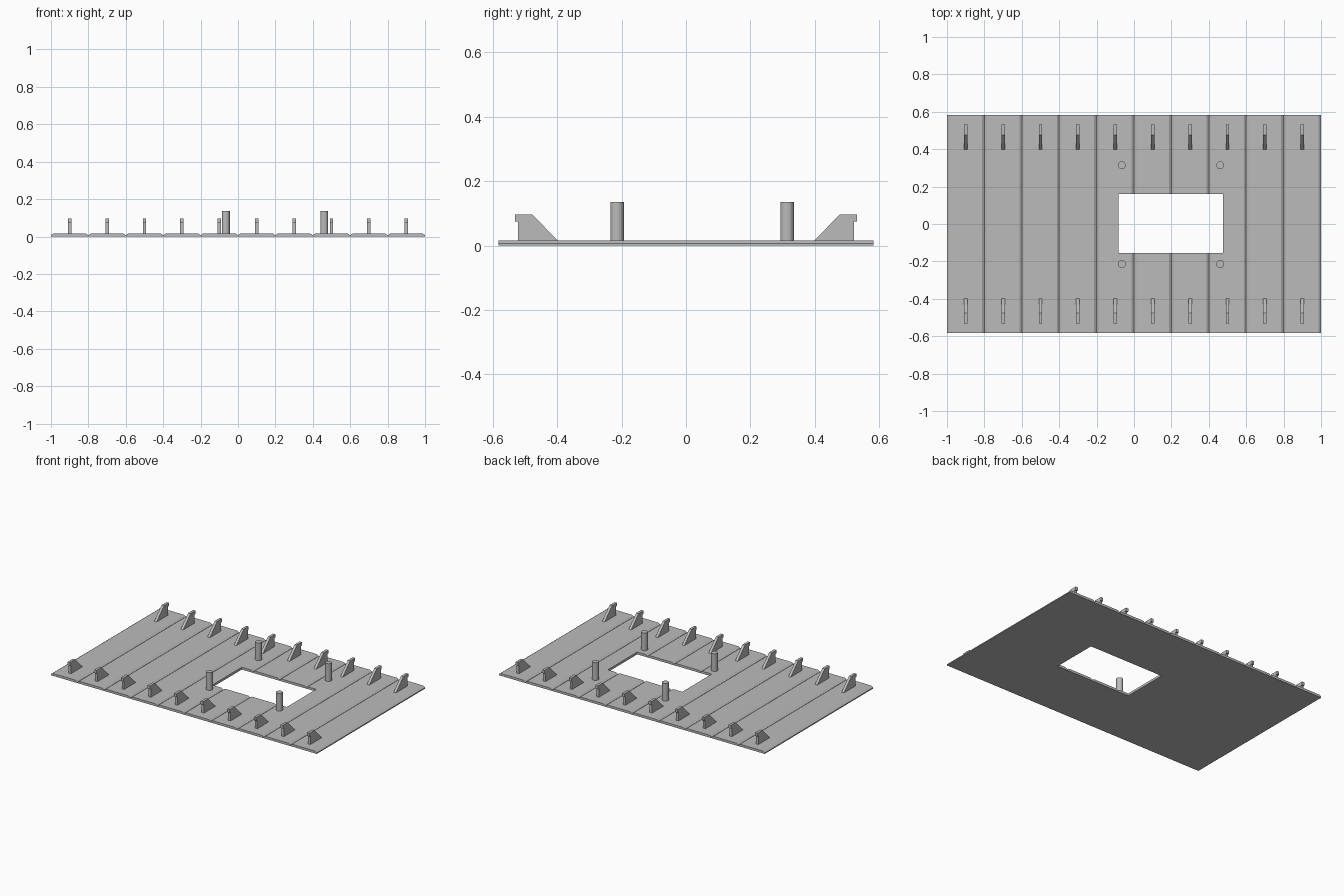
import bpy, bmesh, math

if "Cube" in bpy.data.objects:
    bpy.data.objects.remove(bpy.data.objects["Cube"])

grey = bpy.data.materials.new("plain grey")
grey.diffuse_color = (0.5, 0.5, 0.5, 1)
grey.use_nodes = True
grey.node_tree.nodes["Principled BSDF"].inputs["Base Color"].default_value = grey.diffuse_color


def prism(name, profile, axis, start, end):
    """Extrude a closed 2D profile along the x or y axis."""
    bm = bmesh.new()

    def place(u, v, w):
        return (w, u, v) if axis == "x" else (u, w, v)

    a = [bm.verts.new(place(u, v, start)) for u, v in profile]
    b = [bm.verts.new(place(u, v, end)) for u, v in profile]
    bm.faces.new(a)
    bm.faces.new(b)
    for i in range(len(a)):
        j = (i + 1) % len(a)
        bm.faces.new((a[i], a[j], b[j], b[i]))
    bmesh.ops.recalc_face_normals(bm, faces=bm.faces)
    mesh = bpy.data.meshes.new(name)
    bm.to_mesh(mesh)
    bm.free()
    mesh.materials.append(grey)
    obj = bpy.data.objects.new(name, mesh)
    bpy.context.collection.objects.link(obj)
    return obj


# Panel of ten planks with V grooves between them
TOP, GROOVE, HALF = 0.016, 0.007, 0.013
profile = [(-1, 0), (1, 0), (1, GROOVE)]
for k in range(10):
    right = 1 - 0.2 * k
    left = right - 0.2
    profile += [(right - HALF, TOP), (left + HALF, TOP), (left, GROOVE)]
panel = prism("plank_panel", profile, "y", -0.582, 0.582)

# Rectangular opening
cutter = prism("opening_cutter", [(-0.156, -0.1), (0.16, -0.1), (0.16, 0.1), (-0.156, 0.1)],
               "x", -0.084, 0.476)
cutter.hide_render = True
cut = panel.modifiers.new("opening", "BOOLEAN")
cut.operation = "DIFFERENCE"
cut.solver = "EXACT"
cut.object = cutter
bpy.context.view_layer.objects.active = panel
bpy.ops.object.modifier_apply(modifier=cut.name)
bpy.data.objects.remove(cutter)

# Hooked clips along the front and back edges
clip = [(0.396, 0.014), (0.398, TOP), (0.477, 0.096), (0.531, 0.096),
        (0.531, 0.074), (0.521, 0.074), (0.521, 0.014)]
for side, label in ((-1, "front"), (1, "back")):
    for k in range(10):
        x = -0.9 + 0.2 * k
        prism(f"{label}_clip_{k + 1}", [(side * y, z) for y, z in clip], "x", x - 0.009, x + 0.009)

# Four round posts around the opening
for x in (-0.065, 0.461):
    for y in (-0.214, 0.314):
        bpy.ops.mesh.primitive_cylinder_add(vertices=20, radius=0.021, depth=0.122,
                                            location=(x, y, 0.075))
        post = bpy.context.object
        post.name = "post"
        post.data.materials.append(grey)
